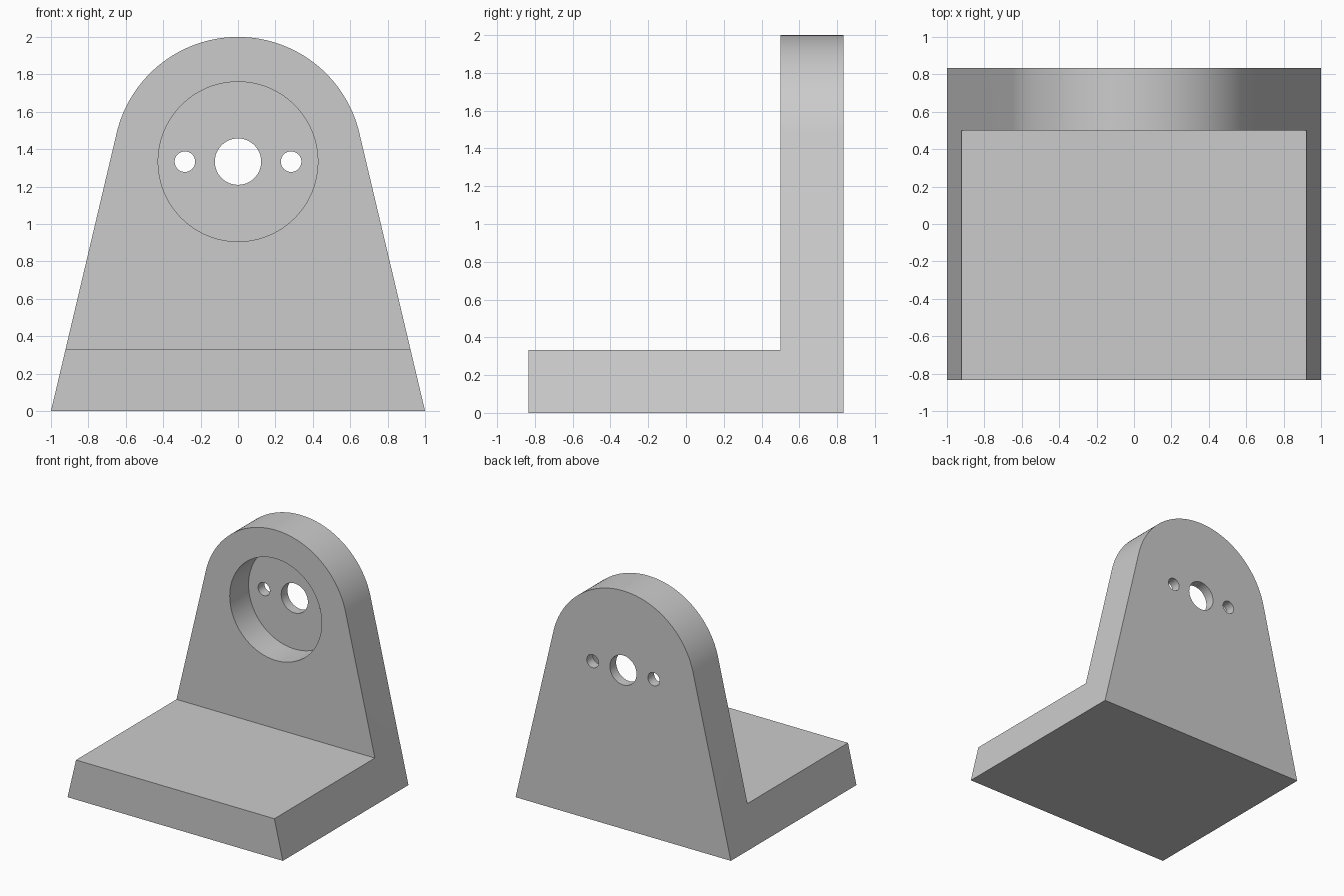
import bpy, bmesh, math
from mathutils import Matrix

if "Cube" in bpy.data.objects:
    bpy.data.objects.remove(bpy.data.objects["Cube"])

HALF_DEPTH = 0.833
WALL_FRONT = 0.5
BASE_TOP = 0.333
R = 2 / 3            # arch radius
CZ = 4 / 3           # arch and hole centre height
POCKET_BACK = 0.75

grey = bpy.data.materials.new("light grey")
grey.diffuse_color = (0.6, 0.6, 0.6, 1)
grey.use_nodes = True
grey.node_tree.nodes["Principled BSDF"].inputs["Base Color"].default_value = grey.diffuse_color


def make_object(name, bm):
    bmesh.ops.recalc_face_normals(bm, faces=bm.faces[:])
    mesh = bpy.data.meshes.new(name)
    bm.to_mesh(mesh)
    bm.free()
    mesh.materials.append(grey)
    obj = bpy.data.objects.new(name, mesh)
    bpy.context.collection.objects.link(obj)
    return obj


def cylinder(name, x, radius, y0, y1, segments):
    bm = bmesh.new()
    place = Matrix.Translation((x, (y0 + y1) / 2, CZ)) @ Matrix.Rotation(math.pi / 2, 4, 'X')
    bmesh.ops.create_cone(bm, cap_ends=True, segments=segments, radius1=radius,
                          radius2=radius, depth=y1 - y0, matrix=place)
    return make_object(name, bm)


def cut(target, cutter):
    mod = target.modifiers.new("cut", 'BOOLEAN')
    mod.operation = 'DIFFERENCE'
    mod.solver = 'EXACT'
    mod.object = cutter
    bpy.context.view_layer.objects.active = target
    bpy.ops.object.modifier_apply(modifier=mod.name)
    bpy.data.objects.remove(cutter)


# Bracket: tapered sides running tangent into a round top, extruded front to back
tangent = math.acos(R / math.hypot(1, CZ)) - math.atan2(CZ, 1)
STEPS = 72
outline = [(-1, 0), (1, 0)]
for i in range(STEPS + 1):
    a = tangent + (math.pi - 2 * tangent) * i / STEPS
    outline.append((R * math.cos(a), CZ + R * math.sin(a)))
bm = bmesh.new()
face = bm.faces.new([bm.verts.new((x, -HALF_DEPTH, z)) for x, z in outline])
ext = bmesh.ops.extrude_face_region(bm, geom=[face])
new_verts = [g for g in ext["geom"] if isinstance(g, bmesh.types.BMVert)]
bmesh.ops.translate(bm, verts=new_verts, vec=(0, 2 * HALF_DEPTH, 0))
bracket = make_object("bracket", bm)

# Clear the space above the base, leaving the upright wall
bm = bmesh.new()
bmesh.ops.create_cube(bm, size=1, matrix=Matrix.Translation(
    (0, WALL_FRONT - 1, BASE_TOP + 1)) @ Matrix.Diagonal((3, 2, 2, 1)))
cut(bracket, make_object("space_cutter", bm))

# Round pocket, centre hole and two screw holes
cut(bracket, cylinder("pocket_cutter", 0, 0.427, 0.3, POCKET_BACK, 96))
cut(bracket, cylinder("centre_hole_cutter", 0, 0.124, 0.6, 1.0, 48))
for side in (-1, 1):
    cut(bracket, cylinder("screw_hole_cutter", side * 0.284, 0.055, 0.6, 1.0, 32))

# Smooth curved walls, crisp edges
bpy.ops.object.select_all(action='DESELECT')
bracket.select_set(True)
bpy.context.view_layer.objects.active = bracket
bpy.ops.object.shade_smooth_by_angle(angle=math.radians(30))
